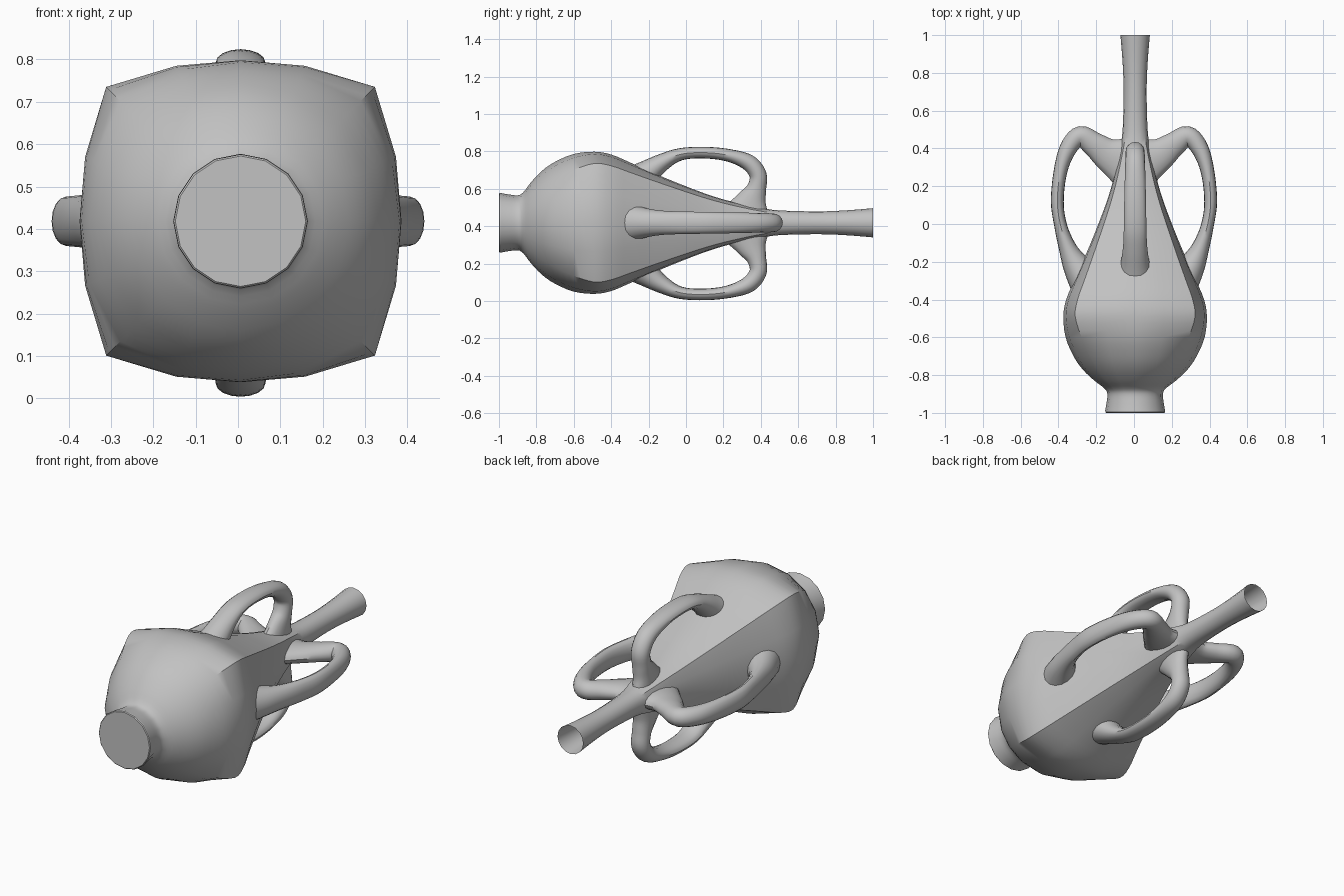
import bpy, bmesh, math
from mathutils import Vector

if "Cube" in bpy.data.objects:
    bpy.data.objects.remove(bpy.data.objects["Cube"])

CX, CZ = 0.006, 0.418     # long axis of the jar
SEG = 16

clay = bpy.data.materials.new("plain_grey")
clay.diffuse_color = (0.54, 0.54, 0.54, 1)
clay.use_nodes = True
clay.node_tree.nodes["Principled BSDF"].inputs["Base Color"].default_value = clay.diffuse_color


def spline(pts, steps):
    """Smooth curve through the given tuples."""
    out = []
    for i in range(len(pts) - 1):
        p = [Vector(pts[min(max(j, 0), len(pts) - 1)]) for j in range(i - 1, i + 3)]
        for s in range(steps):
            t = s / steps
            out.append(0.5 * (2 * p[1] + (p[2] - p[0]) * t
                              + (2 * p[0] - 5 * p[1] + 4 * p[2] - p[3]) * t * t
                              + (3 * p[1] - p[0] - 3 * p[2] + p[3]) * t ** 3))
    return out + [Vector(pts[-1])]


def finish(name, bm):
    """Turn a bmesh into a shaded object."""
    me = bpy.data.meshes.new(name)
    bm.to_mesh(me)
    bm.free()
    me.materials.append(clay)
    ob = bpy.data.objects.new(name, me)
    bpy.context.collection.objects.link(ob)
    bpy.ops.object.select_all(action='DESELECT')
    ob.select_set(True)
    bpy.context.view_layer.objects.active = ob
    bpy.ops.object.shade_smooth_by_angle(angle=math.radians(35))


def skin(name, rings, closed):
    """Make an object by bridging rings of points, with optional end caps."""
    bm = bmesh.new()
    loops = [[bm.verts.new(p) for p in ring] for ring in rings]
    n = len(loops[0])
    for a, b in zip(loops, loops[1:]):
        for i in range(n):
            j = (i + 1) % n
            bm.faces.new((a[i], b[i], b[j], a[j]))
    if closed:
        bm.faces.new(loops[0])
        bm.faces.new(loops[-1][::-1])
        bmesh.ops.recalc_face_normals(bm, faces=bm.faces)
    finish(name, bm)


# Jar: (y, radius, corner bulge), round foot, squared belly, round open neck
profile = [(-.99, .159, 0), (-.95, .152, 0), (-.9, .147, 0), (-.87, .163, 0),
           (-.83, .215, 0), (-.77, .278, 0), (-.7, .326, .03), (-.6, .368, .09),
           (-.49, .38, .18), (-.4, .365, .18), (-.3, .323, .18), (-.2, .278, .19),
           (-.1, .235, .2), (0, .195, .2), (.1, .157, .2), (.2, .125, .19), (.3, .1, .16),
           (.4, .08, .1), (.5, .066, .04), (.7, .061, 0), (.85, .066, 0), (1, .078, 0)]
rings = []
for y, r, k in spline(profile, 3):
    ring = []
    for i in range(SEG):
        a = 2 * math.pi * i / SEG
        t = 1 - abs(i % 4 - 2) / 2            # 0 on the sides, 1 on the corners
        rr = r * (1 + k * t * t)
        ring.append((CX + rr * math.cos(a), y, CZ - rr * math.sin(a)))
    rings.append(ring)
skin("jar_body", rings, False)

# Foot: thin closed disc with a softened rim
disc = []
for y, r in ((-.985, .158), (-.996, .158), (-1, .154)):
    disc.append([(CX + r * math.cos(2 * math.pi * i / SEG), y,
                  CZ - r * math.sin(2 * math.pi * i / SEG)) for i in range(SEG)])
skin("foot_disc", disc[::-1], True)


def handle(name, path, turn, cx, cz):
    """Flattened tube; path rows are (y, height off axis, half thickness, half width)."""
    samples = spline(path, 5)
    c, s = math.cos(turn), math.sin(turn)
    rings = []
    for i, p in enumerate(samples):
        q0, q1 = samples[max(i - 1, 0)], samples[min(i + 1, len(samples) - 1)]
        d = Vector((q1[0] - q0[0], q1[1] - q0[1])).normalized()
        ring = []
        for j in range(16):
            a = 2 * math.pi * j / 16
            off, w = p[2] * math.sin(a), p[3] * math.cos(a)
            y, h = p[0] - d.y * off, p[1] + d.x * off
            ring.append((cx + w * c + h * s, y, cz + h * c - w * s))
        rings.append(ring)
    skin(name, rings, True)


# Handles above and below, with thick flared roots
tall = [(-.3, .205, .095, .11), (-.22, .262, .073, .08), (-.13, .325, .048, .065),
        (-.03, .37, .033, .06), (.1, .379, .031, .058), (.23, .364, .034, .055),
        (.335, .325, .044, .052), (.385, .26, .046, .05), (.378, .19, .052, .048),
        (.352, .125, .082, .048), (.33, .06, .125, .05)]
# Handles left and right, a little longer
wide = [(-.32, .24, .1, .11), (-.22, .305, .073, .08), (-.13, .35, .048, .065),
        (-.01, .388, .034, .06), (.12, .406, .034, .058), (.28, .389, .036, .055),
        (.4, .348, .046, .052), (.465, .285, .053, .05), (.42, .21, .066, .048),
        (.37, .14, .088, .046), (.335, .06, .13, .05)]
for k, name in enumerate(("handle_top", "handle_right", "handle_bottom", "handle_left")):
    if k % 2:
        handle(name, wide, k * math.pi / 2, 0, CZ)
    else:
        handle(name, tall, k * math.pi / 2, CX, .414)
